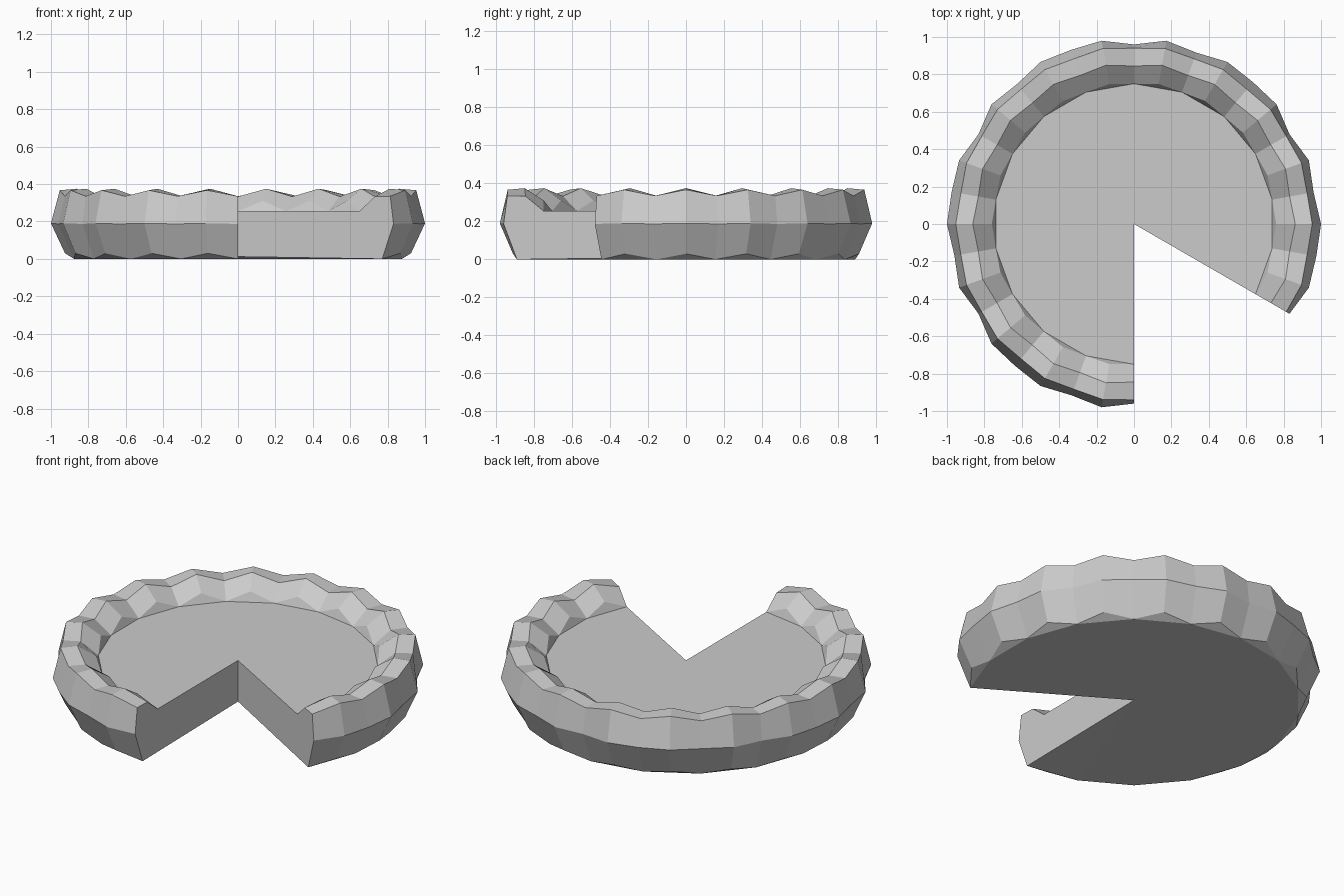
import bpy
import bmesh
from math import radians, sin, cos

cube = bpy.data.objects.get("Cube")
if cube:
    bpy.data.objects.remove(cube, do_unlink=True)

# Plain grey pastry
pastry = bpy.data.materials.new("pastry grey")
grey = (0.6, 0.6, 0.6, 1.0)
pastry.use_nodes = True
pastry.diffuse_color = grey
pastry.node_tree.nodes["Principled BSDF"].inputs["Base Color"].default_value = grey

# Crust cross-sections as (radius, height), from the base edge up and in
VALLEY = [(0.89, 0.0), (0.96, 0.187), (0.94, 0.335), (0.845, 0.333), (0.75, 0.255)]
CREST = [(0.925, 0.03), (0.99, 0.19), (0.953, 0.367), (0.862, 0.375), (0.76, 0.31)]
BULGE = [0.96, 0.995, 0.99, 1.0, 0.975, 0.995]  # widest radius, repeated per slice
STEPS = 30
START = -30


def add_section(bm, k):
    """One crust cross-section; valleys and crests alternate."""
    a = radians(START + 10 * k)
    points = list(CREST if k % 2 else VALLEY)
    points[1] = (BULGE[k % 6], points[1][1])
    return [bm.verts.new((r * cos(a), r * sin(a), z)) for r, z in points]


bm = bmesh.new()
sections = [add_section(bm, k) for k in range(STEPS + 1)]
floor_mid = bm.verts.new((0, 0, 0.255))
base_mid = bm.verts.new((0, 0, 0.012))

# Scalloped crust ring
for a, b in zip(sections, sections[1:]):
    for i in range(len(a) - 1):
        bm.faces.new((a[i], b[i], b[i + 1], a[i + 1]))

# Filling and base fan between valleys, with small gussets under each crest
for k in range(0, STEPS, 2):
    a, c, b = sections[k:k + 3]
    bm.faces.new((floor_mid, a[-1], b[-1]))
    bm.faces.new((a[-1], c[-1], b[-1]))
    bm.faces.new((base_mid, b[0], a[0]))
    bm.faces.new((a[0], b[0], c[0]))

# Two cut sides where the slice is missing
for s in (sections[0], sections[-1]):
    bm.faces.new([base_mid] + s + [floor_mid])

bmesh.ops.recalc_face_normals(bm, faces=bm.faces)
mesh = bpy.data.meshes.new("pie")
bm.to_mesh(mesh)
bm.free()
mesh.materials.append(pastry)
pie = bpy.data.objects.new("pie", mesh)
bpy.context.collection.objects.link(pie)
